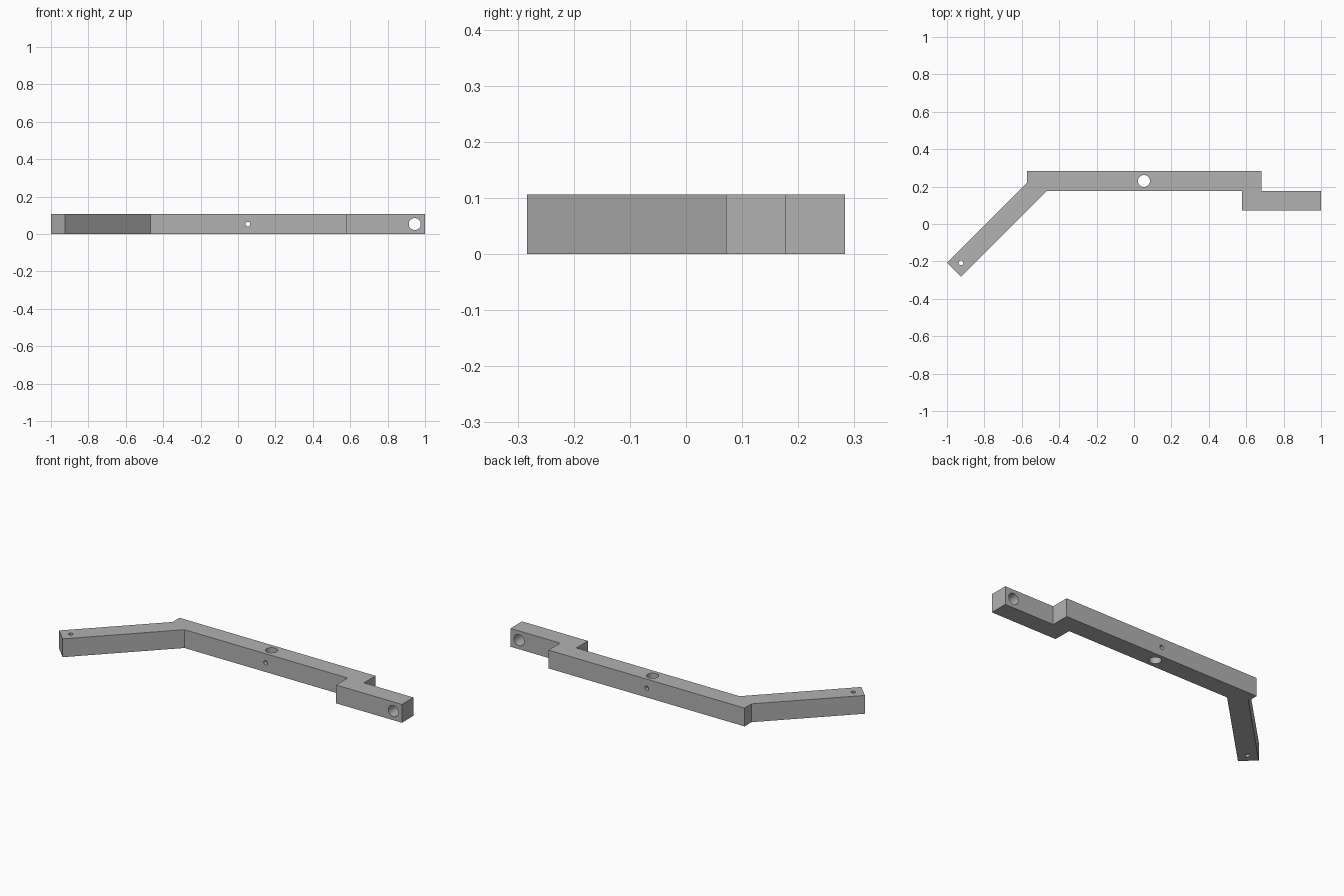
import bpy
import bmesh
from math import pi

cube = bpy.data.objects.get("Cube")
if cube:
    bpy.data.objects.remove(cube, do_unlink=True)

W = 0.106        # thickness of the square bar
MID = W / 2
TOP_Y = 0.283    # rear face of the centre bar

grey = bpy.data.materials.new("plain_grey")
grey.use_nodes = True
grey.diffuse_color = (0.445, 0.445, 0.445, 1)
grey.node_tree.nodes["Principled BSDF"].inputs["Base Color"].default_value = grey.diffuse_color


def add_object(name, bm):
    mesh = bpy.data.meshes.new(name)
    bm.to_mesh(mesh)
    bm.free()
    obj = bpy.data.objects.new(name, mesh)
    bpy.context.collection.objects.link(obj)
    mesh.materials.append(grey)
    return obj


# Bent lever: angled arm, centre bar and offset end lug in one outline
outline = [(-1, -0.208), (-0.925, -TOP_Y), (-0.467, TOP_Y - W),
           (0.578, TOP_Y - W), (0.578, TOP_Y - 2 * W), (1, TOP_Y - 2 * W),
           (1, TOP_Y - W), (0.683, TOP_Y - W), (0.683, TOP_Y),
           (-0.573, TOP_Y), (-0.573, 0.219)]
bm = bmesh.new()
base = bm.faces.new([bm.verts.new((x, y, 0)) for x, y in outline])
grown = bmesh.ops.extrude_face_region(bm, geom=[base])["geom"]
bmesh.ops.translate(bm, vec=(0, 0, W),
                    verts=[v for v in grown if isinstance(v, bmesh.types.BMVert)])
bmesh.ops.recalc_face_normals(bm, faces=bm.faces)
lever = add_object("lever_arm", bm)


def drill(name, centre, radius, along_y):
    """Cut a round through hole, vertical or running front to back."""
    bm = bmesh.new()
    bmesh.ops.create_cone(bm, cap_ends=True, segments=32,
                          radius1=radius, radius2=radius, depth=3 * W)
    cutter = add_object(name, bm)
    cutter.location = centre
    cutter.rotation_euler.x = pi / 2 if along_y else 0
    cutter.hide_render = True
    bpy.context.view_layer.update()
    mod = lever.modifiers.new(name, "BOOLEAN")
    mod.operation = "DIFFERENCE"
    mod.solver = "EXACT"
    mod.object = cutter
    bpy.ops.object.modifier_apply(modifier=mod.name)
    bpy.data.objects.remove(cutter, do_unlink=True)


bpy.ops.object.select_all(action="DESELECT")
lever.select_set(True)
bpy.context.view_layer.objects.active = lever

# Pivot hole, cross pin hole, lug hole and arm tip hole
BIG, SMALL = 0.032, 0.0125
drill("pivot_hole", (0.053, TOP_Y - MID, MID), BIG, False)
drill("cross_pin_hole", (0.053, TOP_Y - MID, MID), SMALL, True)
drill("lug_hole", (0.945, TOP_Y - 1.5 * W, MID), BIG, True)
drill("tip_hole", (-0.925, -0.208, MID), SMALL, False)

bpy.ops.object.shade_smooth_by_angle(angle=pi / 6)
